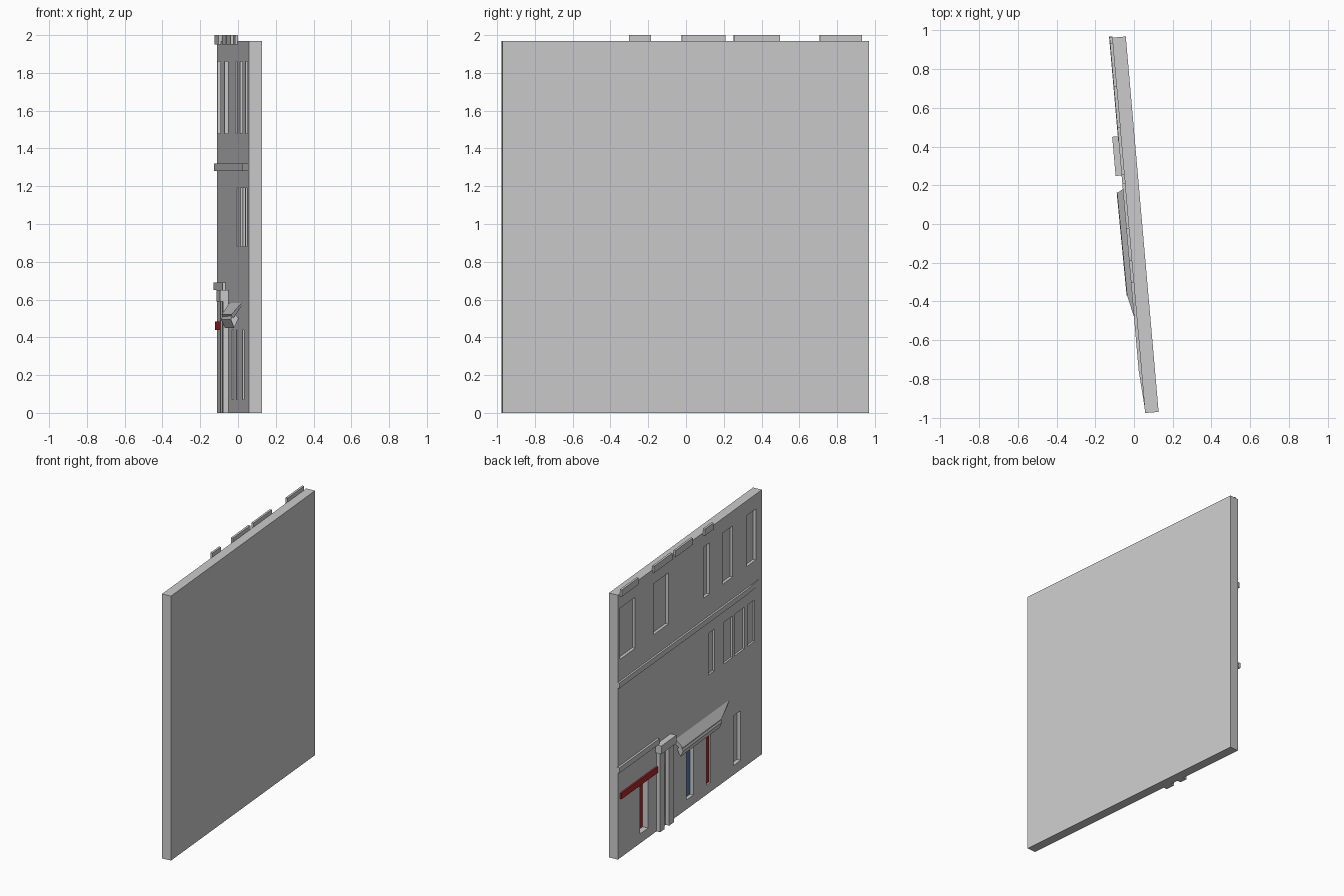
import bpy, bmesh, math
from mathutils import Matrix, Vector

if "Cube" in bpy.data.objects:
    bpy.data.objects.remove(bpy.data.objects["Cube"])

# Wall frame: v runs along the wall, p is the projection out of the facade, z is up
FRAME = Matrix.Translation((0.0075, -0.004, 0)) @ Matrix.Rotation(math.radians(5), 4, 'Z')
FACE = -0.035
HALF = 0.973


def place(v, p, z):
    return FRAME @ Vector((FACE - p, v, z))


def finish(name, bm, mat=None):
    bmesh.ops.recalc_face_normals(bm, faces=bm.faces)
    me = bpy.data.meshes.new(name)
    bm.to_mesh(me)
    bm.free()
    ob = bpy.data.objects.new(name, me)
    bpy.context.collection.objects.link(ob)
    if mat:
        me.materials.append(mat)
    return ob


def loft(bm, ring_a, ring_b):
    """Closed solid between two matching rings of (v, p, z) points."""
    a = [bm.verts.new(place(*q)) for q in ring_a]
    b = [bm.verts.new(place(*q)) for q in ring_b]
    n = len(a)
    bm.faces.new(a)
    bm.faces.new(b[::-1])
    for i in range(n):
        j = (i + 1) % n
        bm.faces.new((a[i], b[i], b[j], a[j]))


def add_box(bm, v0, v1, p0, p1, z0, z1):
    plan = [(v0, p0), (v1, p0), (v1, p1), (v0, p1)]
    loft(bm, [(v, p, z0) for v, p in plan], [(v, p, z1) for v, p in plan])


def boxes(name, specs, mat=None):
    bm = bmesh.new()
    for s in specs:
        add_box(bm, *s)
    return finish(name, bm, mat)


def colour(name, rgb):
    m = bpy.data.materials.new(name)
    m.diffuse_color = (*rgb, 1)
    m.use_nodes = True
    m.node_tree.nodes["Principled BSDF"].inputs["Base Color"].default_value = m.diffuse_color
    return m


red = colour("red_paint", (0.42, 0.02, 0.02))
blue = colour("blue_paint", (0.1, 0.2, 0.45))

# Window and door openings: (v range), grouped by storey
upper = [(0.74, 0.943), (0.292, 0.495), (-0.265, -0.183), (-0.577, -0.441), (-0.889, -0.766)]
middle = [(-0.33, -0.25), (-0.577, -0.454), (-0.739, -0.604), (-0.875, -0.78)]
ground = [(0.563, 0.671, 0.045), (0.335, 0.395, 0.03), (-0.047, 0.048, 0.028),
          (-0.278, -0.222, 0.015), (-0.685, -0.59, 0.03)]
cuts = [(a, b, -0.022, 0.05, 1.48, 1.86) for a, b in upper]
cuts += [(a, b, -0.015, 0.05, 0.88, 1.19) for a, b in middle]
cuts += [(a, b, -d, 0.05, 0.07, 0.44) for a, b, d in ground]

# Wall slab with the recesses cut in
wall = boxes("wall", [(-HALF, HALF, -0.07, 0, 0, 1.97)])
cutter = boxes("opening_cutter", cuts)
cutter.hide_render = True
mod = wall.modifiers.new("openings", 'BOOLEAN')
mod.operation = 'DIFFERENCE'
mod.solver = 'EXACT'
mod.object = cutter
deps = bpy.context.evaluated_depsgraph_get()
cut_mesh = bpy.data.meshes.new_from_object(wall.evaluated_get(deps))
wall.modifiers.clear()
wall.data = cut_mesh
bpy.data.objects.remove(cutter)

# Painted backs of the ground-floor openings
for name, (a, b, d), mat in (("red_door", ground[0], red), ("blue_door", ground[2], blue),
                             ("red_window", ground[3], red)):
    boxes(name, [(a, b, -d - 0.002, -d + 0.002, 0.07, 0.44)], mat)

# Parapet blocks along the roof edge
boxes("parapet_blocks", [(a, b, -0.002, 0.014, 1.95, 2.0) for a, b in
                         [(-0.295, -0.18), (-0.015, 0.217), (0.262, 0.507), (0.718, 0.943)]])

# Long ledge that tapers into the wall at its front end
plan = [(0.977, -0.002), (0.977, 0.014), (-0.75, 0.014), (-0.97, -0.002)]
bm = bmesh.new()
loft(bm, [(v, p, 1.28) for v, p in plan], [(v, p, 1.32) for v, p in plan])
finish("storey_ledge", bm)

# Short ledge and sign above the shop front
boxes("shop_ledge", [(0.44, 0.98, -0.002, 0.016, 0.65, 0.69)])
boxes("shop_sign", [(0.45, 0.943, -0.002, 0.012, 0.44, 0.485)], red)

# Entrance portal: two pilasters under a lintel
boxes("portal_pilasters", [(0.264, 0.33, -0.002, 0.029, 0, 0.595),
                           (0.395, 0.452, -0.002, 0.029, 0, 0.595)])
boxes("portal_lintel", [(0.26, 0.463, -0.002, 0.045, 0.59, 0.65)])

# Canopy: sloped roof with a tilted square bar on the outer edge
bm = bmesh.new()
loft(bm, [(0.20, -0.002, 0.585), (0.17, 0.045, 0.52), (0.17, 0.035, 0.50), (0.20, -0.002, 0.55)],
     [(-0.54, -0.002, 0.585), (-0.36, 0.040, 0.52), (-0.36, 0.030, 0.50), (-0.54, -0.002, 0.57)])
finish("canopy_roof", bm)
bar = [(0.047, 0.495), (0.03, 0.535), (0.002, 0.50), (0.027, 0.45)]
bm = bmesh.new()
loft(bm, [(0.175, p, z) for p, z in bar], [(-0.36, p * 0.9, z) for p, z in bar])
finish("canopy_bar", bm)
